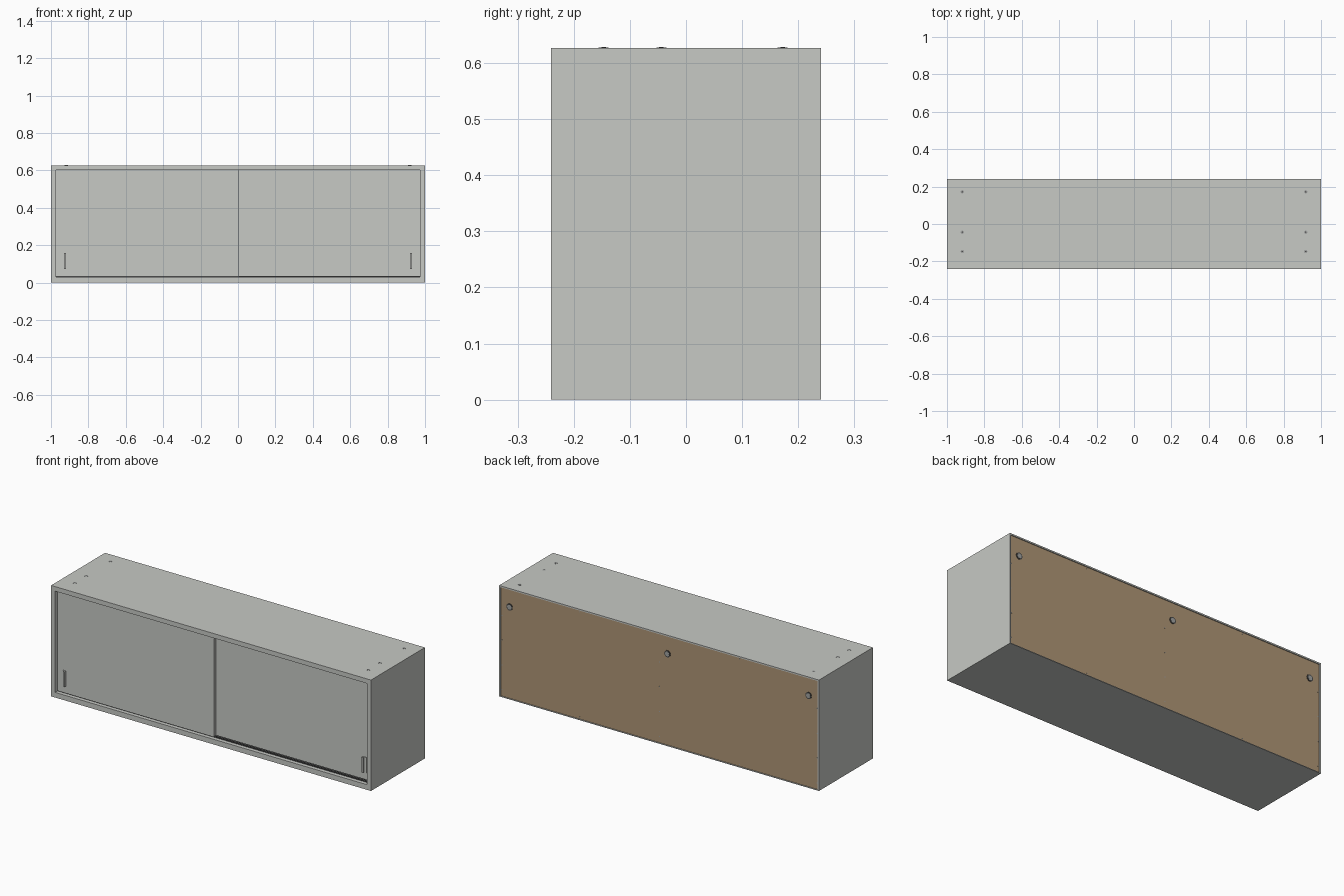
import bpy, bmesh, math
from mathutils import Matrix

if "Cube" in bpy.data.objects:
    bpy.data.objects.remove(bpy.data.objects["Cube"])


def material(name, rgb):
    m = bpy.data.materials.new(name)
    m.diffuse_color = (*rgb, 1)
    m.use_nodes = True
    m.node_tree.nodes["Principled BSDF"].inputs["Base Color"].default_value = m.diffuse_color
    return m


GREY = material("light_grey", (0.57, 0.585, 0.555))
BROWN = material("fibreboard_brown", (0.43, 0.305, 0.18))
METAL = material("dull_metal", (0.36, 0.37, 0.36))
DARK = material("dark_hole", (0.07, 0.07, 0.07))

W, D, H, T = 1.0, 0.241, 0.627, 0.026   # half width, half depth, height, board
BACK = 0.008                            # thin rim left around the back board


def finish(name, bm, mat):
    me = bpy.data.meshes.new(name)
    bm.to_mesh(me)
    bm.free()
    me.materials.append(mat)
    ob = bpy.data.objects.new(name, me)
    bpy.context.collection.objects.link(ob)
    return ob


def add_box(bm, x0, x1, y0, y1, z0, z1):
    mat = Matrix.Translation(((x0 + x1) / 2, (y0 + y1) / 2, (z0 + z1) / 2))
    mat = mat @ Matrix.Diagonal((x1 - x0, y1 - y0, z1 - z0, 1))
    bmesh.ops.create_cube(bm, size=1, matrix=mat)


def box(name, mat, *dims):
    bm = bmesh.new()
    add_box(bm, *dims)
    return finish(name, bm, mat)


def discs(name, mat, places, radius, depth, axis="Z", sides=16):
    bm = bmesh.new()
    turn = Matrix.Rotation(math.pi / 2, 4, "X") if axis == "Y" else Matrix()
    for p in places:
        bmesh.ops.create_cone(bm, cap_ends=True, segments=sides, radius1=radius,
                              radius2=radius, depth=depth,
                              matrix=Matrix.Translation(p) @ turn)
    return finish(name, bm, mat)


# Carcass boards
box("top_board", GREY, -W, W, -D, D - 0.012, H - T, H)
box("bottom_board", GREY, -W, W, -D, D - 0.012, 0, T + 0.003)
for s, side in ((-1, "left"), (1, "right")):
    a, b = sorted((s * W, s * (W - T)))
    box(side + "_side", GREY, a, b, -D, D - 0.012, T + 0.003, H - T)
box("centre_divider", GREY, -T / 2, T / 2, -0.15, D - 0.013, T, H - T)

# Thin rim around the back, with the fibreboard sunk into it
bm = bmesh.new()
for x0, x1, z0, z1 in ((-W, W, H - BACK, H), (-W, W, 0, 0.004),
                       (-W, -W + BACK, 0.004, H - BACK),
                       (W - BACK, W, 0.004, H - BACK)):
    add_box(bm, x0, x1, D - 0.012, D, z0, z1)
finish("back_rim", bm, GREY)
box("back_board", BROWN, -W + BACK, W - BACK, D - 0.012, D - 0.005,
    0.004, H - BACK)

# Sliding doors: the left runs in front of the right
box("left_door", GREY, -W + T, 0.005, -0.222, -0.204, 0.034, H - T)
box("right_door", GREY, -0.025, W - T, -0.198, -0.18, 0.034, H - T)
for i, y in enumerate((-0.213, -0.189)):
    box("door_track_%d" % i, DARK, -W + T, W - T, y - 0.006, y + 0.006,
        T + 0.003, 0.034)

# Slim upright pulls: a base plate with a standing grip
for s, side, y in ((-1, "left", -0.222), (1, "right", -0.198)):
    bm = bmesh.new()
    a, b = sorted((s * 0.945, s * 0.920))
    add_box(bm, a, b, y - 0.003, y, 0.072, 0.158)
    a, b = sorted((s * 0.929, s * 0.920))
    add_box(bm, a, b, y - 0.014, y - 0.003, 0.072, 0.158)
    finish(side + "_pull", bm, GREY)

# Screw caps on top and bottom
spots = [(s * 0.918, y) for s in (-1, 1) for y in (-0.147, -0.044, 0.172)]
for name, z in (("top", H), ("bottom", 0.0015)):
    discs(name + "_screw_caps", METAL, [(x, y, z) for x, y in spots], 0.009, 0.002)
    discs(name + "_screw_sockets", DARK, [(x, y, z) for x, y in spots],
          0.004, 0.0028, sides=6)

# Cable grommets and small nails on the back board
holes = [(x, D - 0.004, 0.52) for x in (-0.932, -0.05, 0.937)]
discs("grommet_rims", DARK, holes, 0.019, 0.004, "Y", 24)
discs("grommet_caps", METAL, holes, 0.013, 0.006, "Y", 24)
nails = [(x, D - 0.005, z) for x in (-0.985, 0.0, 0.985)
         for z in (0.04, 0.18, 0.32, 0.46)]
nails += [(x, D - 0.005, z) for x in (-0.5, 0.5) for z in (0.015, 0.61)]
discs("back_nails", METAL, nails, 0.003, 0.002, "Y", 8)
